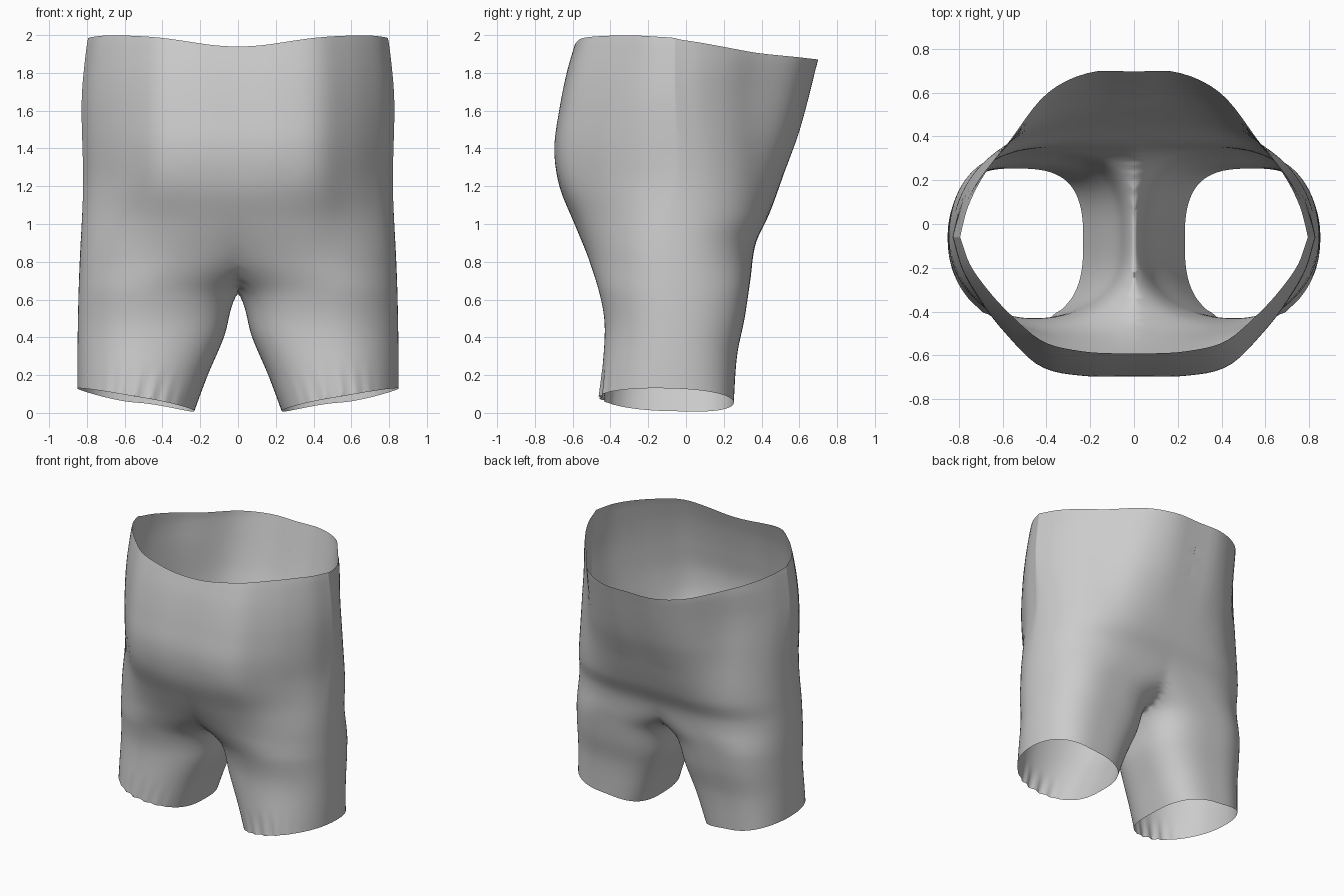
import bpy, bmesh, math

cube = bpy.data.objects.get("Cube")
if cube:
    bpy.data.objects.remove(cube, do_unlink=True)

# Height profiles of the cloth: (z, distance)
OUTER = [(0, .85), (.3, .85), (.6, .845), (.8, .838), (1.2, .82), (1.6, .828), (1.75, .822), (1.95, .80), (2, .79)]
INNER = [(0, .235), (.2, .16), (.4, .075), (.64, 0), (.72, -.12), (.82, -.32), (.95, -.5), (1.15, -.7), (1.4, -.82)]
FRONT = [(0, -.46), (.2, -.445), (.45, -.43), (.6, -.45), (.8, -.51), (1, -.59), (1.2, -.67), (1.4, -.695),
         (1.6, -.67), (1.8, -.63), (1.94, -.59), (2, -.57)]
BACK = [(0, .25), (.3, .27), (.5, .31), (.7, .34), (.9, .37), (1.05, .44), (1.3, .53), (1.5, .6), (1.87, .695)]
# Outlines of the body from its middle to its side: (share of width, share of depth)
BODY_FRONT = [(0, 1), (.3, .995), (.53, .92), (.72, .68), (.85, .46), (.95, .23), (1, 0)]
BODY_BACK = [(0, 1), (.25, .995), (.5, .86), (.71, .57), (.85, .38), (.95, .18), (1, 0)]
COLUMNS, ROWS = 112, 68
CENTRE_Y = -.06


def sample(profile, z):
    """Smooth interpolation through the profile points."""
    if z <= profile[0][0]:
        return profile[0][1]
    if z >= profile[-1][0]:
        return profile[-1][1]
    i = next(k for k in range(len(profile) - 1) if profile[k + 1][0] >= z)

    def slope(k):
        a, b = profile[max(k - 1, 0)], profile[min(k + 1, len(profile) - 1)]
        return (b[1] - a[1]) / (b[0] - a[0])
    (z0, v0), (z1, v1) = profile[i], profile[i + 1]
    h = z1 - z0
    t = (z - z0) / h
    return (v0 * (1 + 2 * t) * (1 - t) ** 2 + v1 * t * t * (3 - 2 * t)
            + h * t * (1 - t) * (slope(i) * (1 - t) - slope(i + 1) * t))


def ramp(z, low, high):
    t = min(1, max(0, (z - low) / (high - low)))
    return t * t * (3 - 2 * t)


def hem_height(a):
    return .069 + .06 * math.cos(a) - .015 * math.sin(a)


def rim_height(a):
    s, c = math.sin(a), math.cos(a)
    if s > 0:
        return 1.985 - .115 * s ** 1.4
    return 1.985 + .015 * ramp(-s, 0, .6) - .06 * math.exp(-(c / .42) ** 2) * ramp(-s, 0, .6)


def cloth_point(a, t):
    low, high = hem_height(a), rim_height(a)
    z = low + (high - low) * t
    outer = sample(OUTER, z)
    inner = max(sample(INNER, z), -outer)
    c, s = math.cos(a), math.sin(a)
    # Rounded leg section: squarer at the back and inside, rounder at the front outside
    square = 2.45 + .3 * s - .25 * c
    cx, half = (outer + inner) / 2, (outer - inner) / 2
    u = math.copysign(abs(c) ** (2 / square), c)
    x = cx + half * u
    depth = abs(s) ** (2 / square)
    # Blend into the body outline higher up
    if s > 0:
        reach, body, blend = sample(BACK, z) - CENTRE_Y, BODY_BACK, ramp(z, .95, 1.75)
    else:
        reach, body, blend = CENTRE_Y - sample(FRONT, z), BODY_FRONT, ramp(z, .8, 1.3)
    depth += (sample(body, min(1, abs(x) / outer)) - depth) * blend
    # Gathered pleats at the front of the hem
    pleat = max(0, 1 - (z - low) / .17) * max(0, -s) ** 8
    y = CENTRE_Y + math.copysign(reach * depth, s) + .01 * pleat * math.sin(a * 26)
    return x, y, z


# One leg grows up into the body, is cut at the centre seam, then mirrored
bm = bmesh.new()
rows = []
for r in range(ROWS + 1):
    rows.append([bm.verts.new(cloth_point(math.tau * k / COLUMNS, r / ROWS)) for k in range(COLUMNS)])
for low, high in zip(rows, rows[1:]):
    for k in range(COLUMNS):
        n = (k + 1) % COLUMNS
        bm.faces.new((low[k], low[n], high[n], high[k]))
bmesh.ops.bisect_plane(bm, geom=bm.verts[:] + bm.edges[:] + bm.faces[:], dist=.003,
                       plane_co=(0, 0, 0), plane_no=(1, 0, 0), clear_inner=True)

# Soften the crotch where the legs meet, keeping the seam on the centre plane
seam = [v for v in bm.verts if abs(v.co.x) < .004]
soft = [v for v in bm.verts if v.co.x < .3 and .55 < v.co.z < 1.3]
for _ in range(4):
    bmesh.ops.smooth_vert(bm, verts=soft, factor=.4, use_axis_x=True, use_axis_y=True, use_axis_z=True)
    for v in seam:
        v.co.x = 0

mesh = bpy.data.meshes.new("shorts")
bm.to_mesh(mesh)
bm.free()
shorts = bpy.data.objects.new("shorts", mesh)
bpy.context.collection.objects.link(shorts)

grey = bpy.data.materials.new("grey cloth")
grey.use_nodes = True
grey.diffuse_color = (.6, .6, .6, 1)
grey.node_tree.nodes["Principled BSDF"].inputs["Base Color"].default_value = (.6, .6, .6, 1)
mesh.materials.append(grey)

mirror = shorts.modifiers.new("mirror", 'MIRROR')
mirror.use_clip = True
mirror.merge_threshold = .002

bpy.context.view_layer.objects.active = shorts
shorts.select_set(True)
bpy.ops.object.shade_smooth_by_angle(angle=math.radians(40))
